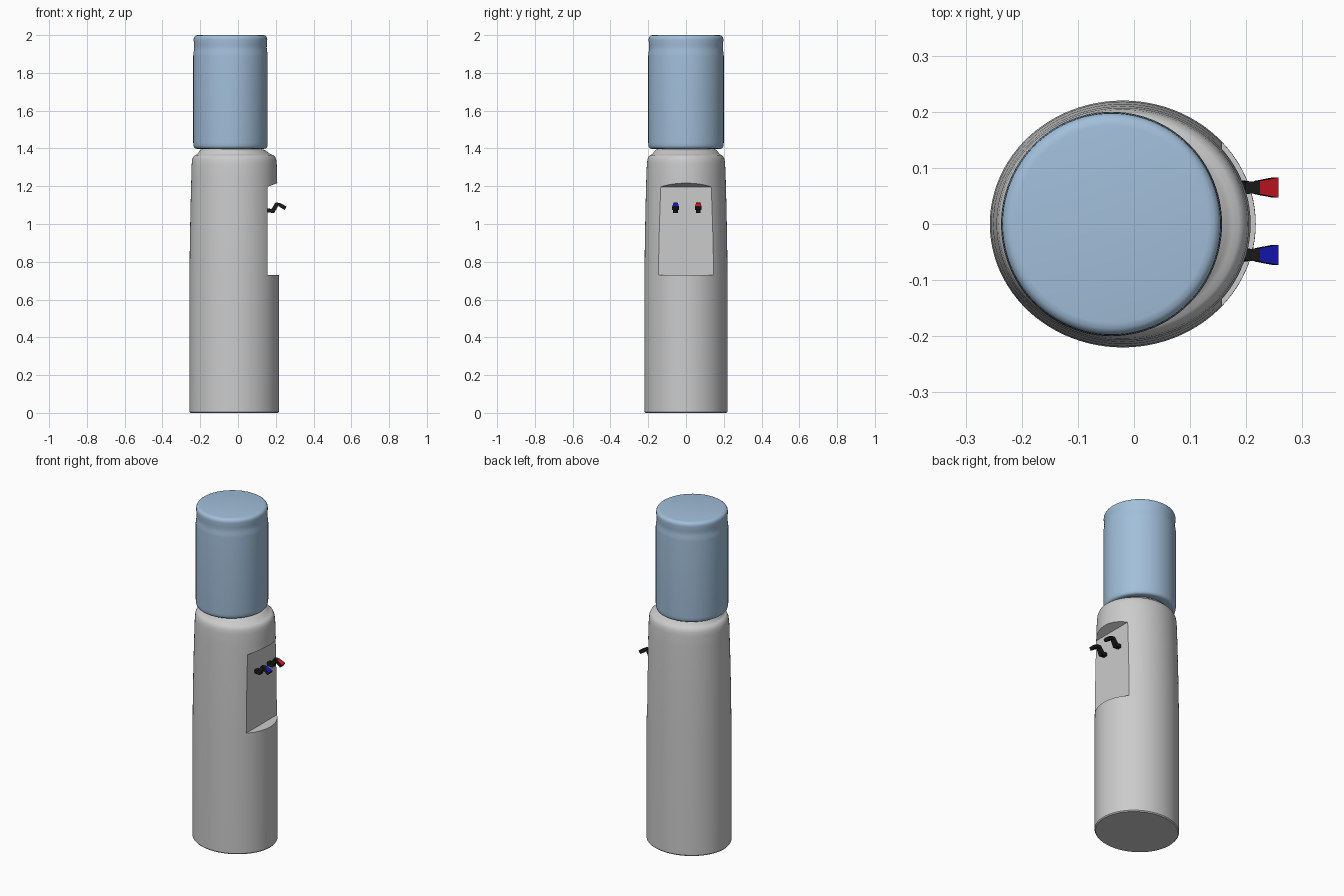
import bpy, bmesh, math
from mathutils import Vector

if "Cube" in bpy.data.objects:
    bpy.data.objects.remove(bpy.data.objects["Cube"])


def material(name, colour):
    m = bpy.data.materials.new(name)
    m.diffuse_color = (*colour, 1)
    m.use_nodes = True
    m.node_tree.nodes["Principled BSDF"].inputs["Base Color"].default_value = m.diffuse_color
    return m


def finish(name, bm, mats=()):
    bmesh.ops.recalc_face_normals(bm, faces=bm.faces[:])
    me = bpy.data.meshes.new(name)
    bm.to_mesh(me)
    bm.free()
    for m in mats:
        me.materials.append(m)
    ob = bpy.data.objects.new(name, me)
    bpy.context.collection.objects.link(ob)
    return ob


def activate(ob):
    bpy.ops.object.select_all(action='DESELECT')
    ob.select_set(True)
    bpy.context.view_layer.objects.active = ob


def smooth(ob, angle=35):
    activate(ob)
    bpy.ops.object.shade_smooth_by_angle(angle=math.radians(angle))


def skin(bm, rings):
    """Bridge equal vertex loops and cap both ends; returns faces by span."""
    loops = [[bm.verts.new(p) for p in r] for r in rings]
    n = len(loops[0])
    spans = [[bm.faces.new((a[i], a[(i + 1) % n], b[(i + 1) % n], b[i])) for i in range(n)]
             for a, b in zip(loops, loops[1:])]
    bm.faces.new(loops[0])
    bm.faces.new(loops[-1])
    return spans


def oval_stack(name, levels, mats=(), n=96):
    """Solid from stacked ovals: (z, centre x, radius x, radius y)."""
    bm = bmesh.new()
    skin(bm, [[(cx + rx * math.cos(2 * math.pi * i / n), ry * math.sin(2 * math.pi * i / n), z)
               for i in range(n)] for z, cx, rx, ry in levels])
    return finish(name, bm, mats)


# Cabinet: tapering oval column with rounded shoulder and collar
body = oval_stack("cabinet", [
    (0, -0.02, 0.232, 0.215), (0.006, -0.02, 0.237, 0.22), (0.70, -0.02, 0.237, 0.22),
    (0.90, -0.02, 0.235, 0.218), (1.10, -0.02, 0.231, 0.214), (1.25, -0.02, 0.227, 0.210),
    (1.32, -0.02, 0.225, 0.207), (1.342, -0.02, 0.222, 0.204), (1.357, -0.02, 0.216, 0.198),
    (1.365, -0.02, 0.207, 0.190), (1.368, -0.021, 0.197, 0.181), (1.374, -0.023, 0.189, 0.175),
    (1.386, -0.027, 0.178, 0.167), (1.393, -0.03, 0.168, 0.160), (1.397, -0.033, 0.155, 0.150),
    (1.402, -0.035, 0.14, 0.14)])

# Dispensing recess, cut with a sloping ceiling
bm = bmesh.new()
profile = [(0.157, 0.729), (0.4, 0.729), (0.4, 1.29), (0.157, 1.197)]
skin(bm, [[(x, y, z) for x, z in profile] for y in (-0.4, 0.4)])
cutter = finish("recess_cutter", bm)
cutter.hide_render = True
mod = body.modifiers.new("recess", 'BOOLEAN')
mod.operation = 'DIFFERENCE'
mod.solver = 'EXACT'
mod.object = cutter
activate(body)
bpy.ops.object.modifier_apply(modifier=mod.name)
bpy.data.objects.remove(cutter)
smooth(body)

# Water bottle with a shallow groove near its top
water = material("bottle_blue", (0.36, 0.52, 0.70))
bottle = oval_stack("bottle", [(z, -0.04, r - 0.003, r) for z, r in [
    (1.398, 0.180), (1.400, 0.190), (1.405, 0.196), (1.415, 0.199), (1.43, 0.2), (1.89, 0.2),
    (1.905, 0.199), (1.92, 0.196), (1.935, 0.195), (1.95, 0.196), (1.975, 0.198),
    (1.985, 0.197), (1.993, 0.193), (1.998, 0.186), (2.0, 0.176)]], [water])
smooth(bottle, 50)

# Taps: bent bars with a flared lever, coloured on top
black = material("tap_black", (0.01, 0.01, 0.01))
path = [((0.150, 1.072), 0.012, 0.010), ((0.185, 1.069), 0.013, 0.013),
        ((0.206, 1.106), 0.010, 0.011), ((0.220, 1.102), 0.012, 0.010),
        ((0.252, 1.083), 0.018, 0.010)]


def tap(name, y, colour):
    bm = bmesh.new()
    rings = []
    for i, ((x, z), w, t) in enumerate(path):
        a = Vector(path[max(i - 1, 0)][0])
        b = Vector(path[min(i + 1, len(path) - 1)][0])
        d = (b - a).normalized()
        nx, nz = -d.y * t, d.x * t
        rings.append([(x + nx, y - w, z + nz), (x + nx, y + w, z + nz),
                      (x - nx, y + w, z - nz), (x - nx, y - w, z - nz)])
    spans = skin(bm, rings)
    spans[-1][0].material_index = 1
    finish(name, bm, [black, material(name + "_colour", colour)])


tap("hot_tap", 0.065, (0.7, 0.01, 0.02))
tap("cold_tap", -0.055, (0.01, 0.01, 0.6))
